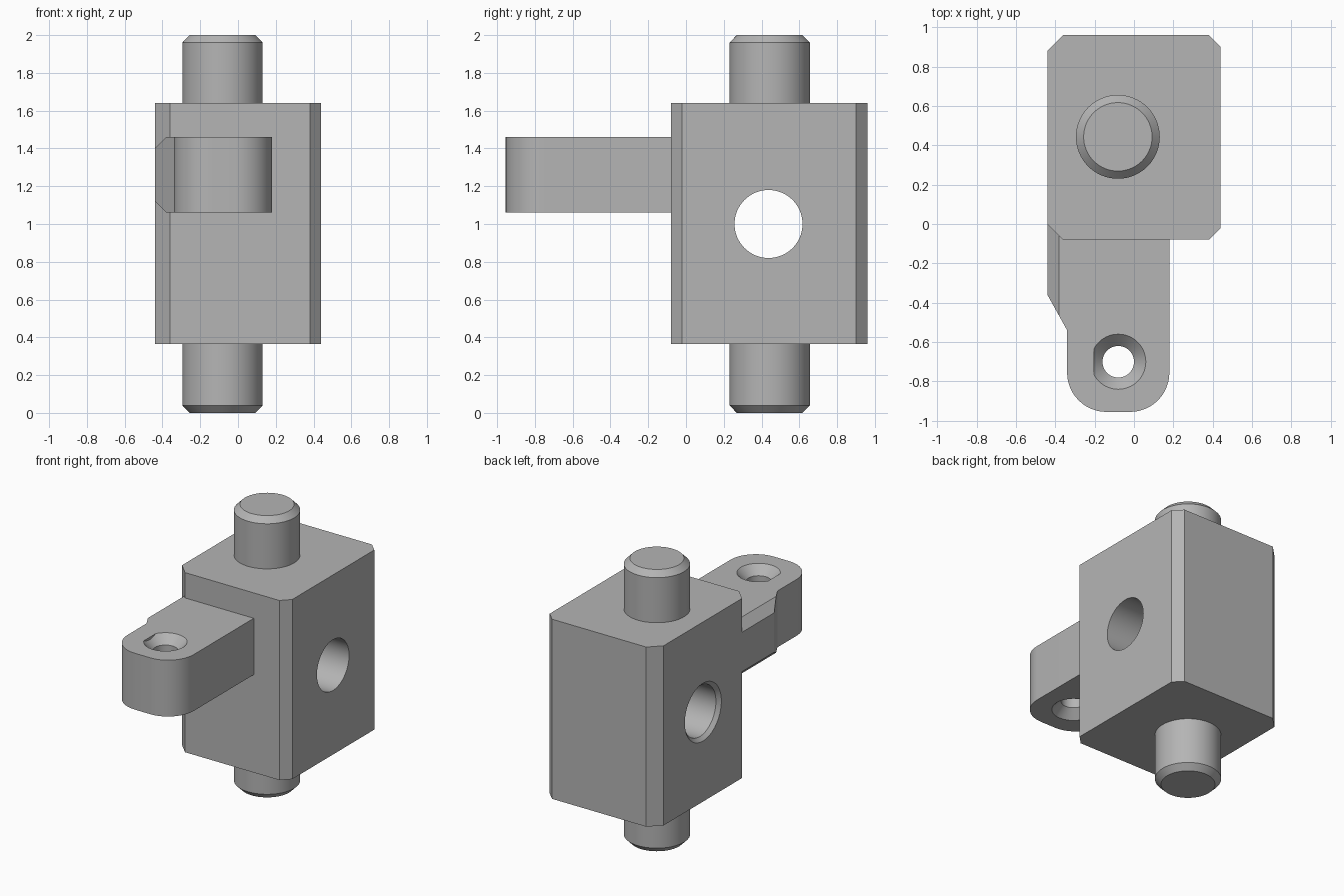
import bpy, bmesh, math
from mathutils import Matrix, Vector

old = bpy.data.objects.get("Cube")
if old:
    bpy.data.objects.remove(old, do_unlink=True)

GREY = (0.46, 0.46, 0.46, 1)
mat = bpy.data.materials.new("machined grey")
mat.use_nodes = True
mat.diffuse_color = GREY
mat.node_tree.nodes["Principled BSDF"].inputs["Base Color"].default_value = GREY


def finish(name, bm):
    bmesh.ops.recalc_face_normals(bm, faces=bm.faces)
    mesh = bpy.data.meshes.new(name)
    bm.to_mesh(mesh)
    bm.free()
    mesh.materials.append(mat)
    obj = bpy.data.objects.new(name, mesh)
    bpy.context.collection.objects.link(obj)
    return obj


def prism(outline, z0, z1):
    bm = bmesh.new()
    face = bm.faces.new([bm.verts.new((x, y, z0)) for x, y in outline])
    new = bmesh.ops.extrude_face_region(bm, geom=[face])["geom"]
    verts = [v for v in new if isinstance(v, bmesh.types.BMVert)]
    bmesh.ops.translate(bm, verts=verts, vec=(0, 0, z1 - z0))
    return bm


def turned(profile, matrix, steps=64):
    """Closed solid from (radius, height) rings, placed by a matrix."""
    bm = bmesh.new()
    rings = [[bm.verts.new((r * math.cos(math.tau * i / steps),
                            r * math.sin(math.tau * i / steps), h))
              for i in range(steps)] for r, h in profile]
    for low, high in zip(rings, rings[1:]):
        for i in range(steps):
            j = (i + 1) % steps
            bm.faces.new((low[i], low[j], high[j], high[i]))
    bm.faces.new(rings[0])
    bm.faces.new(rings[-1])
    bm.transform(matrix)
    return bm


def slice_off(bm, point, normal):
    geom = bm.verts[:] + bm.edges[:] + bm.faces[:]
    cut = bmesh.ops.bisect_plane(bm, geom=geom, plane_co=point,
                                 plane_no=normal, clear_outer=True)
    edges = [e for e in cut["geom_cut"] if isinstance(e, bmesh.types.BMEdge)]
    bmesh.ops.holes_fill(bm, edges=edges)


def combine(target, other, operation):
    mod = target.modifiers.new("cut", "BOOLEAN")
    mod.operation, mod.object, mod.solver = operation, other, "EXACT"
    bpy.context.view_layer.objects.active = target
    bpy.ops.object.modifier_apply(modifier=mod.name)
    bpy.data.objects.remove(other, do_unlink=True)


def smooth(obj):
    bpy.ops.object.select_all(action="DESELECT")
    obj.select_set(True)
    bpy.context.view_layer.objects.active = obj
    bpy.ops.object.shade_smooth_by_angle(angle=math.radians(25))


# Block with chamfered upright corners, wider on the -x side
L, R, F, B, a, b = -0.44, 0.44, -0.08, 0.96, 0.08, 0.06
block = finish("block", prism(
    [(L + a, F), (R - b, F), (R, F + b), (R, B - b),
     (R - b, B), (L + a, B), (L, B - a), (L, F + a)], 0.365, 1.64))

# Arm outline with rounded tip
arm_l, arm_r, tip, rad = -0.34, 0.18, -0.955, 0.2
outline = [(arm_r, -0.05), (-0.34, -0.05), (L, 0), (L, -0.36), (arm_l, -0.54)]
for cx, start in ((arm_l + rad, math.pi), (arm_r - rad, 1.5 * math.pi)):
    for i in range(13):
        t = start + i * math.pi / 24
        outline.append((cx + rad * math.cos(t), tip + rad + rad * math.sin(t)))
bm = prism(outline, 1.06, 1.46)
slice_off(bm, Vector((L, 0, 1.40)), Vector((-1, 0, 1)))
slice_off(bm, Vector((L, 0, 1.12)), Vector((-1, 0, -1)))
arm = finish("arm", bm)

# Arm bore, countersunk at both ends with a flat on the -x side
place = Matrix.Translation((-0.08, -0.70, 1.26))
sink = [(0.15, -0.21), (0.08, -0.14), (0.08, 0.14), (0.15, 0.21)]
bm = turned(sink, place)
slice_off(bm, Vector((-0.203, 0, 0)), Vector((-1, 0, 0)))
combine(arm, finish("arm_bore", bm), "DIFFERENCE")
combine(block, arm, "UNION")

# Cross bore through the block, chamfered on the -x side
place = Matrix.Translation((0, 0.437, 1.0)) @ Matrix.Rotation(math.pi / 2, 4, "Y")
bore = [(0.215, -0.45), (0.18, -0.415), (0.18, 0.5)]
combine(block, finish("cross_bore", turned(bore, place)), "DIFFERENCE")
block.name = "block_with_arm"
smooth(block)

# Chamfered pins above and below the block
pin = [(0.174, 0), (0.213, 0.04), (0.213, 0.37)]
for name, z, turn in (("lower_pin", 0, 0), ("upper_pin", 2, math.pi)):
    place = Matrix.Translation((-0.082, 0.443, z)) @ Matrix.Rotation(turn, 4, "X")
    smooth(finish(name, turned(pin, place)))
